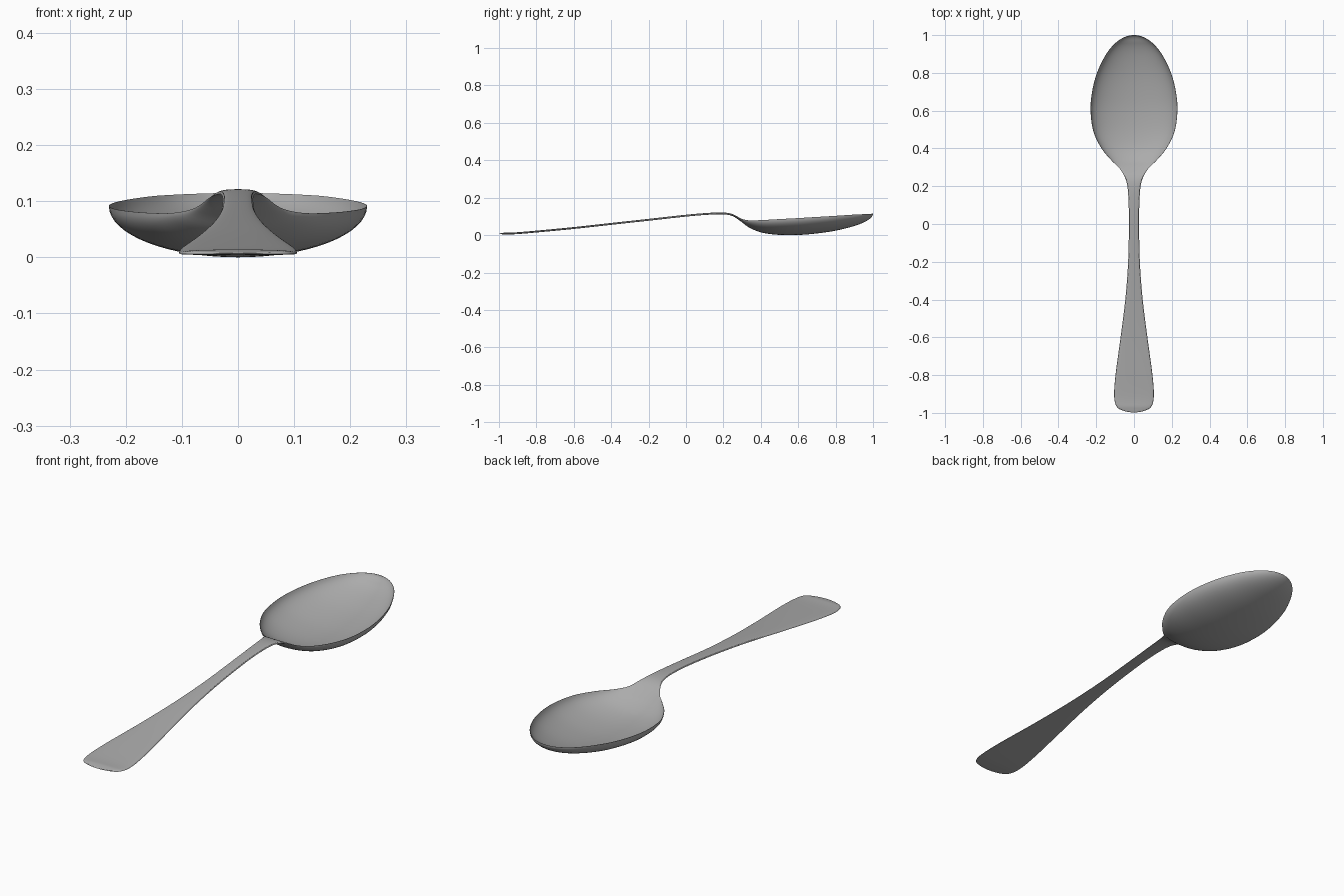
import bpy, bmesh, math
from mathutils import Vector

if "Cube" in bpy.data.objects:
    bpy.data.objects.remove(bpy.data.objects["Cube"])

# Stations along the spoon: y, half width, edge height, bowl depth below the edge
KEYS = [Vector(k) for k in [
    (-0.998, 0, .007, 0), (-0.988, .058, .006, .001), (-0.965, .093, .006, .002),
    (-0.91, .105, .007, .002), (-0.8, .098, .016, .002), (-0.6, .071, .035, .002),
    (-0.4, .046, .057, .002), (-0.2, .031, .079, .002), (0, .027, .101, .002),
    (.12, .029, .111, .002), (.2, .035, .113, .002), (.25, .050, .107, .006),
    (.295, .077, .088, .016), (.335, .118, .079, .037), (.4, .172, .080, .065),
    (.49, .215, .085, .083), (.6, .230, .091, .090), (.7, .222, .097, .088),
    (.8, .196, .103, .079), (.89, .153, .109, .063), (.95, .107, .112, .044),
    (.988, .054, .114, .022), (1.0, 0, .115, 0)]]
THICKNESS = .010


def flip(k):
    return Vector((k[0], -k[1], k[2], -k[3]))


def spline(keys, steps):
    """Catmull-Rom through the stations, with rounded ends."""
    p = [flip(keys[1])] + keys + [flip(keys[-2])]
    out = []
    for i in range(1, len(p) - 2):
        a, b, c, d = p[i - 1:i + 3]
        for s in range(steps):
            t = s / steps
            out.append(.5 * (2 * b + (c - a) * t + (2 * a - 5 * b + 4 * c - d) * t * t
                             + (3 * b - a - 3 * c + d) * t ** 3))
    return out + [keys[-1]]


# Lower skin: cross-sections are half ellipses that flatten into the handle
N = 32
bm = bmesh.new()
weights = bm.verts.layers.deform.verify()
rows = []
for y, w, edge, depth in spline(KEYS, 5):
    row = []
    end = min(1, (y + .998) / .03, (1 - y) / .03)
    for j in range(N + 1):
        a = math.pi * (j / N - .5)
        v = bm.verts.new((w * math.sin(a), y, edge - depth * math.cos(a)))
        # metal thins towards the outline
        v[weights][0] = max(.1, math.sqrt(max(0, end * math.cos(a))))
        row.append(v)
    rows.append(row)
for r, s in zip(rows, rows[1:]):
    for j in range(N):
        bm.faces.new((r[j], r[j + 1], s[j + 1], s[j]))
bmesh.ops.remove_doubles(bm, verts=bm.verts, dist=1e-5)
bm.normal_update()
mesh = bpy.data.meshes.new("spoon")
bm.to_mesh(mesh)
bm.free()
spoon = bpy.data.objects.new("spoon", mesh)
bpy.context.collection.objects.link(spoon)
spoon.vertex_groups.new(name="metal")

# Metal thickness, grown upward from the lower skin
solid = spoon.modifiers.new("thickness", 'SOLIDIFY')
solid.thickness = THICKNESS
solid.offset = 1
solid.vertex_group = "metal"

bpy.context.view_layer.objects.active = spoon
spoon.select_set(True)
bpy.ops.object.modifier_apply(modifier="thickness")
bpy.ops.object.shade_smooth_by_angle(angle=math.radians(50))

# Dark steel
steel = bpy.data.materials.new("steel")
steel.diffuse_color = (.41, .41, .41, 1)
steel.use_nodes = True
steel.node_tree.nodes["Principled BSDF"].inputs["Base Color"].default_value = steel.diffuse_color
mesh.materials.append(steel)
